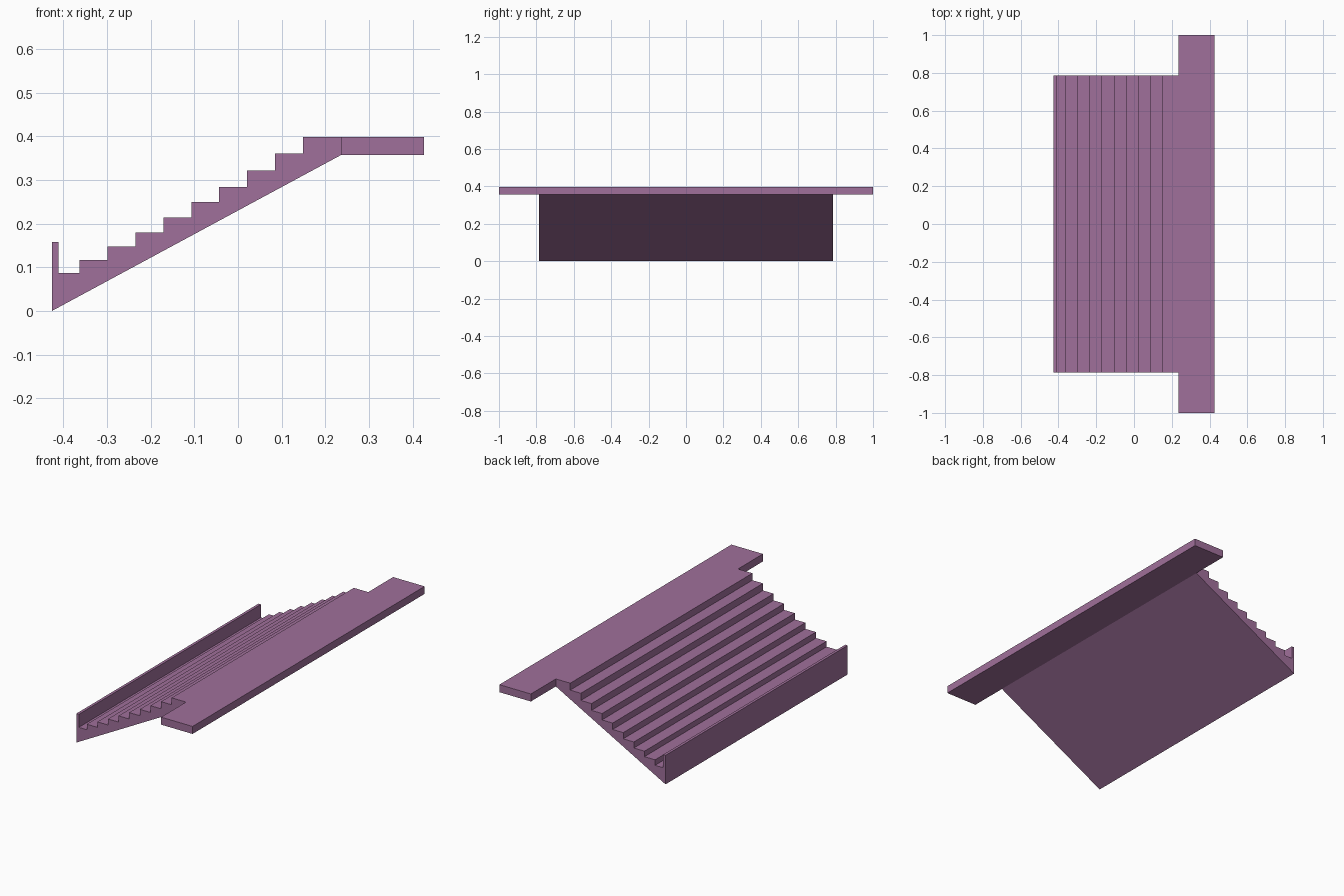
import bpy
import bmesh

cube = bpy.data.objects.get("Cube")
if cube:
    bpy.data.objects.remove(cube, do_unlink=True)

# Single mauve colour
COLOUR = (0.35, 0.16, 0.325, 1)
mauve = bpy.data.materials.new("mauve")
mauve.use_nodes = True
mauve.diffuse_color = COLOUR
bsdf = next(n for n in mauve.node_tree.nodes if n.type == "BSDF_PRINCIPLED")
bsdf.inputs["Base Color"].default_value = COLOUR


def extrude_profile(name, profile, half_width):
    """Extrude an x-z outline symmetrically along y."""
    bm = bmesh.new()
    face = bm.faces.new([bm.verts.new((x, -half_width, z)) for x, z in profile])
    result = bmesh.ops.extrude_face_region(bm, geom=[face])
    moved = [v for v in result["geom"] if isinstance(v, bmesh.types.BMVert)]
    bmesh.ops.translate(bm, verts=moved, vec=(0, 2 * half_width, 0))
    bmesh.ops.recalc_face_normals(bm, faces=bm.faces)
    mesh = bpy.data.meshes.new(name)
    bm.to_mesh(mesh)
    bm.free()
    mesh.materials.append(mauve)
    obj = bpy.data.objects.new(name, mesh)
    bpy.context.collection.objects.link(obj)
    return obj


LEFT, RIGHT = -0.426, 0.426
JOIN = 0.236
TOP, UNDER = 0.398, 0.357
FIRST_RISER, TREAD = -0.363, 0.064

# Stepped seating tiers, with a low parapet at the foot and a sloping underside
heights = [0.087, 0.117, 0.147, 0.18, 0.214, 0.249, 0.284, 0.321, 0.36, TOP]
outline = [(LEFT, 0), (LEFT, 0.158), (-0.411, 0.158), (-0.411, heights[0])]
for i, (low, high) in enumerate(zip(heights, heights[1:])):
    x = FIRST_RISER + i * TREAD
    outline += [(x, low), (x, high)]
outline += [(JOIN, TOP), (JOIN, UNDER)]
extrude_profile("seating_tiers", outline, 0.785)

# Wider flat walkway along the top
walkway = [(JOIN, UNDER), (JOIN, TOP), (RIGHT, TOP), (RIGHT, UNDER)]
extrude_profile("upper_walkway", walkway, 1.0)
